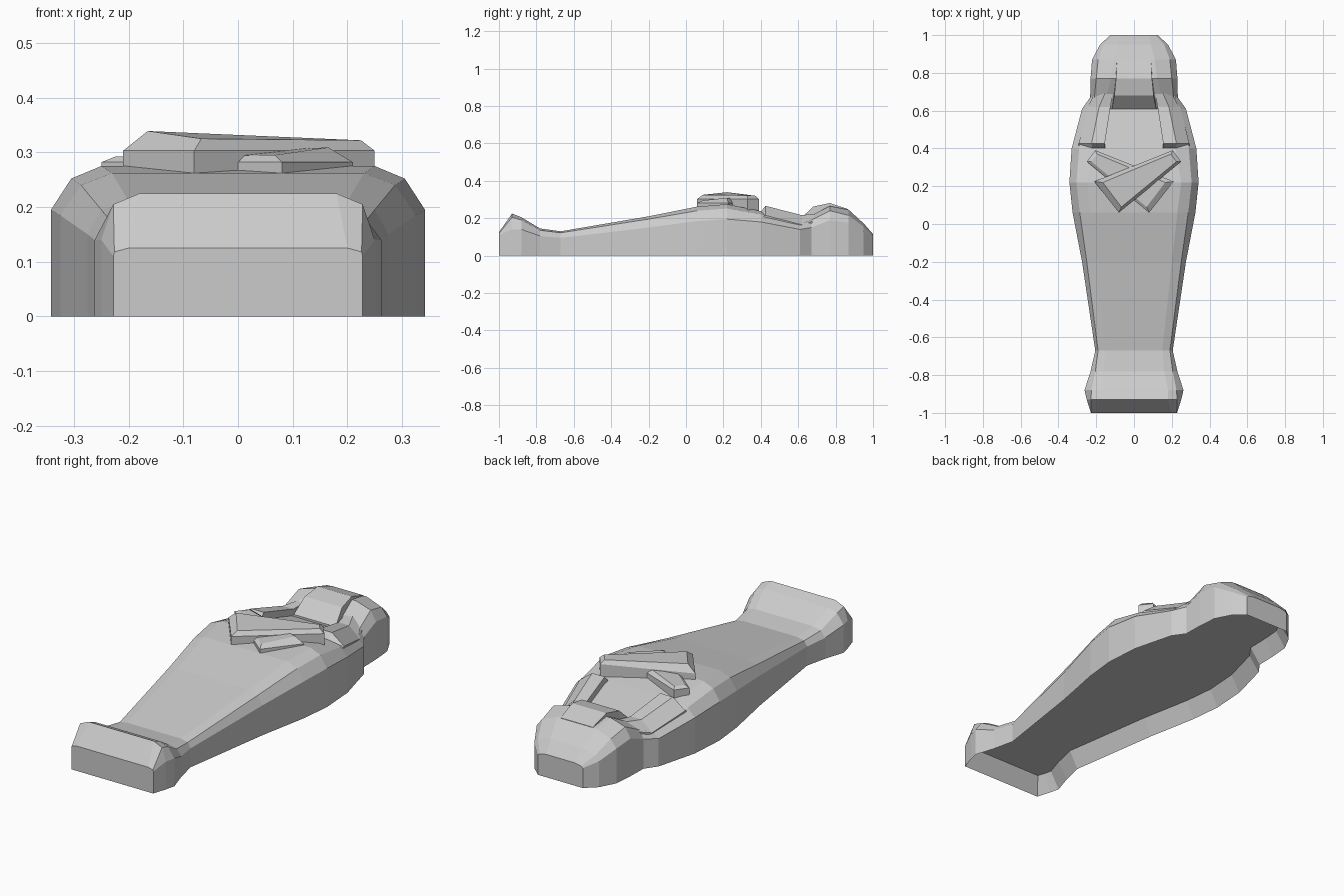
import bpy, bmesh

if "Cube" in bpy.data.objects:
    bpy.data.objects.remove(bpy.data.objects["Cube"])


def finish(bm, name):
    bmesh.ops.recalc_face_normals(bm, faces=bm.faces[:])
    me = bpy.data.meshes.new(name)
    bm.to_mesh(me)
    bm.free()
    ob = bpy.data.objects.new(name, me)
    bpy.context.collection.objects.link(ob)
    return ob


def loft(rings):
    """Closed solid through rings of equal point count."""
    bm = bmesh.new()
    loops = [[bm.verts.new(p) for p in r] for r in rings]
    n = len(loops[0])
    for a, b in zip(loops, loops[1:]):
        for i in range(n):
            j = (i + 1) % n
            bm.faces.new((a[i], a[j], b[j], b[i]))
    bm.faces.new(loops[0])
    bm.faces.new(loops[-1])
    bmesh.ops.recalc_face_normals(bm, faces=bm.faces[:])
    return bm


# Lid body: y, half width, wall top z, chamfer x, chamfer z, flat top x, top z
stations = [
    (-1.00, .228, .110, .226, .118, .20, .125),
    (-.93, .250, .140, .228, .205, .18, .225),
    (-.88, .262, .140, .225, .190, .18, .205),
    (-.78, .230, .105, .205, .135, .16, .145),
    (-.67, .205, .095, .190, .122, .15, .130),
    (-.20, .275, .150, .250, .195, .20, .210),
    (.06, .325, .185, .287, .240, .23, .262),
    (.22, .342, .195, .305, .252, .25, .275),
    (.40, .330, .180, .290, .220, .22, .238),
    (.61, .275, .140, .240, .170, .19, .185),
    (.67, .232, .150, .210, .190, .15, .215),
    (.77, .230, .190, .200, .240, .12, .265),
    (.87, .222, .175, .190, .215, .11, .245),
    (.95, .180, .130, .160, .155, .09, .172),
    (1.0, .125, .100, .115, .108, .08, .115),
]
rings = []
for y, w, zs, mx, mz, tx, zt in stations:
    half = [(w, 0), (w, zs), (mx, mz), (tx, zt)]
    rings.append([(x, y, z) for x, z in half] +
                 [(-x, y, z) for x, z in reversed(half)])
bm = loft(rings)

# Hollow underside with a flat ceiling
under = [f for f in bm.faces if all(v.co.z < 1e-5 for v in f.verts)]
bmesh.ops.inset_region(bm, faces=under, thickness=.045, use_even_offset=True)
for v in {v for f in under for v in f.verts}:
    v.co.z = .085
finish(bm, "lid_body")

# Face wedge with steep chin: y, half width, top z
face = [(.61, .125, .195), (.68, .112, .262), (.77, .103, .281), (.87, .098, .247)]
finish(loft([[(w, y, .15), (w - .008, y, z), (-w + .008, y, z), (-w, y, .15)]
             for y, w, z in face]), "face")

# Headdress lappets: y, inner x, ridge x, outer x, top z, outer z
lappet = [(.39, .15, .22, .297, .222, .200), (.425, .155, .225, .293, .266, .215),
          (.62, .125, .185, .245, .216, .165), (.70, .110, .150, .205, .225, .190)]
for s, side in ((1, "right"), (-1, "left")):
    finish(loft([[(s * a, y, .13), (s * a, y, z), (s * b, y, z),
                  (s * c, y, zo), (s * c, y, .13)]
                 for y, a, b, c, z, zo in lappet]), "lappet_" + side)

# Crossed arms: tapered slabs with bevelled tops, one lying over the other
outline = [(-.21, .225), (-.08, .06), (.25, .33), (.205, .39)]
top = [(-.165, .22), (-.067, .09), (.225, .33), (.195, .37)]
top_z = [.339, .325, .322, .320]
for s, drop, name in ((1, 0, "upper_arm_band"), (-1, .03, "lower_arm_band")):
    finish(loft([[(s * x, y, .2) for x, y in outline],
                 [(s * x, y, .303 - drop * .7) for x, y in outline],
                 [(s * x, y, z - drop) for (x, y), z in zip(top, top_z)]]), name)
